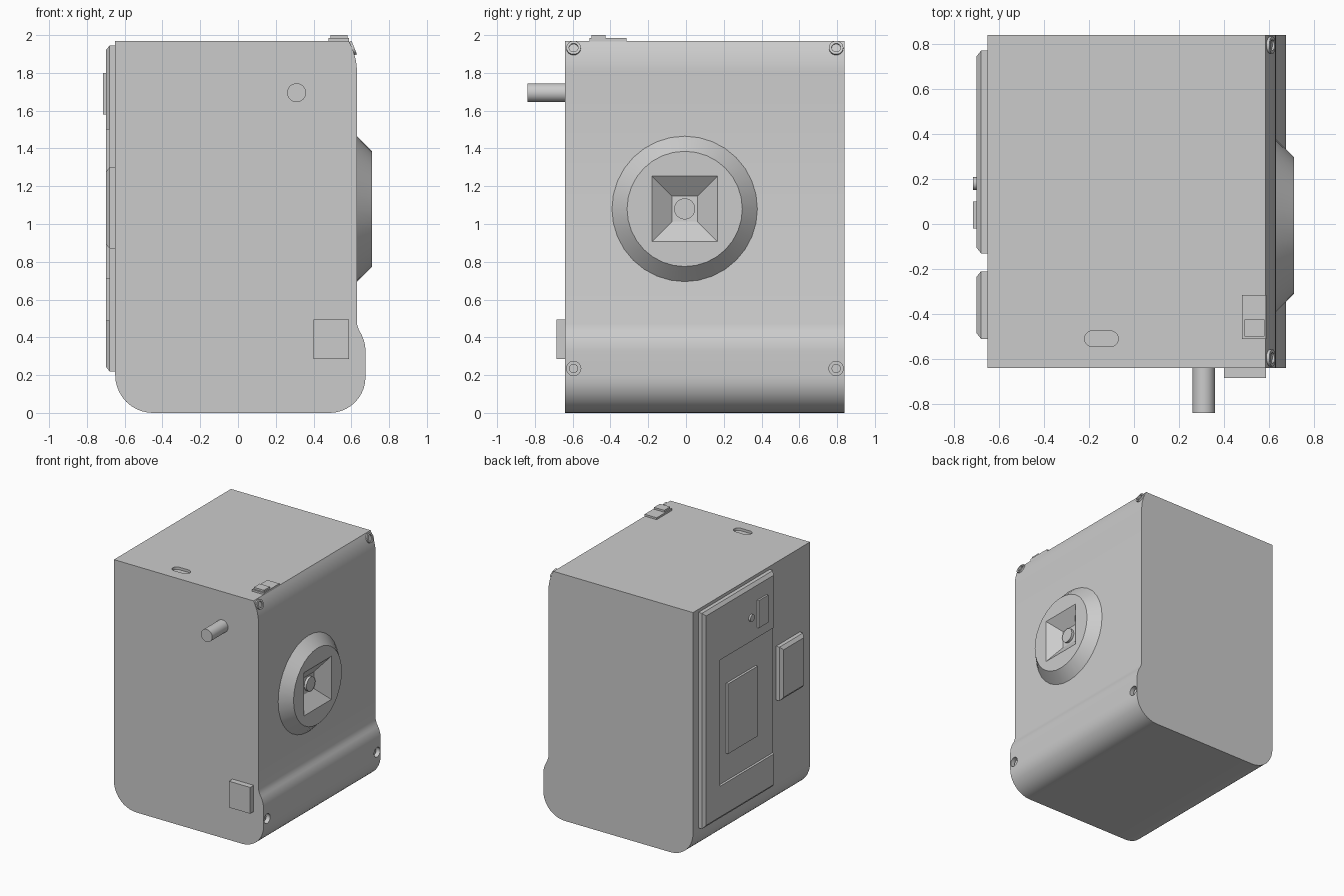
import bpy, bmesh
from math import sin, cos, pi, radians
from mathutils import Vector

if "Cube" in bpy.data.objects:
    bpy.data.objects.remove(bpy.data.objects["Cube"])


def loft(name, rings):
    """Closed solid through a series of equal-length point rings, capped at both ends."""
    bm = bmesh.new()
    vs = [[bm.verts.new(p) for p in r] for r in rings]
    n = len(vs[0])
    for a, b in zip(vs, vs[1:]):
        for i in range(n):
            j = (i + 1) % n
            bm.faces.new((a[i], a[j], b[j], b[i]))
    bm.faces.new(vs[0])
    bm.faces.new(vs[-1])
    bmesh.ops.recalc_face_normals(bm, faces=bm.faces)
    me = bpy.data.meshes.new(name)
    bm.to_mesh(me)
    bm.free()
    ob = bpy.data.objects.new(name, me)
    bpy.context.collection.objects.link(ob)
    return ob


def box(name, x, y, z):
    return loft(name, [[(x[0], y[0], c), (x[1], y[0], c), (x[1], y[1], c), (x[0], y[1], c)] for c in z])


def rect_x(x, y, z, inset=0):
    """Rectangle lying in a plane of constant x."""
    a, b, c, d = y[0] + inset, y[1] - inset, z[0] + inset, z[1] - inset
    return [(x, a, c), (x, b, c), (x, b, d), (x, a, d)]


def disc(centre, axis, r, n=32):
    q = Vector(axis).to_track_quat('Z', 'Y')
    return [Vector(centre) + q @ Vector((r * cos(2 * pi * i / n), r * sin(2 * pi * i / n), 0)) for i in range(n)]


def turned(name, base, axis, steps, n=32):
    """Solid of revolution; steps are (distance along axis, radius)."""
    axis = Vector(axis).normalized()
    return loft(name, [disc(Vector(base) + axis * d, axis, r, n) for d, r in steps])


def arc(cx, cz, r, a0, a1, n=10):
    return [(cx + r * cos(radians(a0 + (a1 - a0) * i / n)),
             cz + r * sin(radians(a0 + (a1 - a0) * i / n))) for i in range(n + 1)]


def cut(ob, cutter):
    m = ob.modifiers.new("cut", 'BOOLEAN')
    m.operation, m.solver, m.object = 'DIFFERENCE', 'EXACT', cutter
    bpy.context.view_layer.objects.active = ob
    bpy.ops.object.modifier_apply(modifier=m.name)
    bpy.data.objects.remove(cutter)


# body: side profile with rounded feet, front bulge and curved upper front edge
profile = [(-0.65, 1.97)]
profile += arc(-0.45, 0.2, 0.2, 180, 270)
profile += arc(0.485, 0.19, 0.19, 270, 360)
profile += arc(0.475, 0.325, 0.2, 0, 45, 8)[:-1]
profile = [p for p in profile if p[1] < 0.445 or p[1] > 1] + [(0.63, 0.47)]
profile += arc(0.286, 1.80, 0.344, 0, 29.6, 8)
body = loft("body", [[(x, y, z) for x, z in profile] for y in (-0.64, 0.84)])

# slot recessed in the top
slot = arc(-0.105, -0.51, 0.035, -90, 90) + arc(-0.185, -0.51, 0.035, 90, 270)
cut(body, loft("slot_cutter", [[(x, y, z) for x, y in slot] for z in (1.95, 2.05)]))

# screws: sunk holes at the bottom, raised collars at the top
for side, y in (("left", -0.595), ("right", 0.795)):
    cut(body, turned("hole_cutter", (0.70, y, 0.235), (-1, 0, 0), [(0, 0.038), (0.06, 0.038)], 24))
    turned("lower_screw_" + side, (0.63, y, 0.235), (1, 0, 0), [(0, 0.024), (0.02, 0.024)], 24)
    collar = turned("upper_screw_collar_" + side, (0.595, y, 1.926), (cos(0.38), 0, sin(0.38)),
                    [(0, 0.038), (0.022, 0.038)], 24)
    cut(collar, turned("collar_cutter", (0.595, y, 1.926), (cos(0.38), 0, sin(0.38)),
                       [(0.012, 0.024), (0.05, 0.024)], 24))

# lens ring with a square funnel and a central button
ring = turned("lens_ring", (0.63, -0.007, 1.08), (1, 0, 0), [(0, 0.385), (0.08, 0.305)])
py, pz = (-0.18, 0.166), (0.907, 1.253)
cut(ring, loft("funnel_cutter", [rect_x(0.62, py, pz, 0.118), rect_x(0.63, py, pz, 0.105),
                                 rect_x(0.71, py, pz), rect_x(0.73, py, pz, -0.026)]))
turned("lens_button", (0.62, -0.007, 1.08), (1, 0, 0), [(0, 0.056), (0.03, 0.056)], 24)

# back door and small back cover, both with chamfered rims
def plate(name, y, z):
    return loft(name, [rect_x(-0.64, y, z), rect_x(-0.68, y, z), rect_x(-0.70, y, z, 0.025)])


door = plate("back_door", (-0.13, 0.77), (0.22, 1.945))
cut(door, box("door_recess_cutter", (-0.75, -0.681), (-0.2, 0.57), (0.49, 1.50)))
plate("back_cover", (-0.51, -0.21), (0.87, 1.30))
box("door_window", (-0.70, -0.67), (0.094, 0.466), (0.71, 1.27))
box("door_latch", (-0.715, -0.69), (-0.02, 0.10), (1.58, 1.80))
turned("door_knob", (-0.69, 0.18, 1.69), (-1, 0, 0), [(0, 0.028), (0.025, 0.028)], 20)

# side rod and side box
turned("side_rod", (0.31, -0.63, 1.695), (0, -1, 0), [(0, 0.05), (0.21, 0.05)])
box("side_box", (0.40, 0.587), (-0.685, -0.63), (0.285, 0.495))

# top switch
box("switch_base", (0.48, 0.587), (-0.51, -0.315), (1.96, 1.985))
box("switch_button", (0.49, 0.58), (-0.50, -0.425), (1.98, 2.0))

bpy.ops.object.select_all(action='SELECT')
bpy.context.view_layer.objects.active = body
bpy.ops.object.shade_smooth_by_angle(angle=radians(20))
